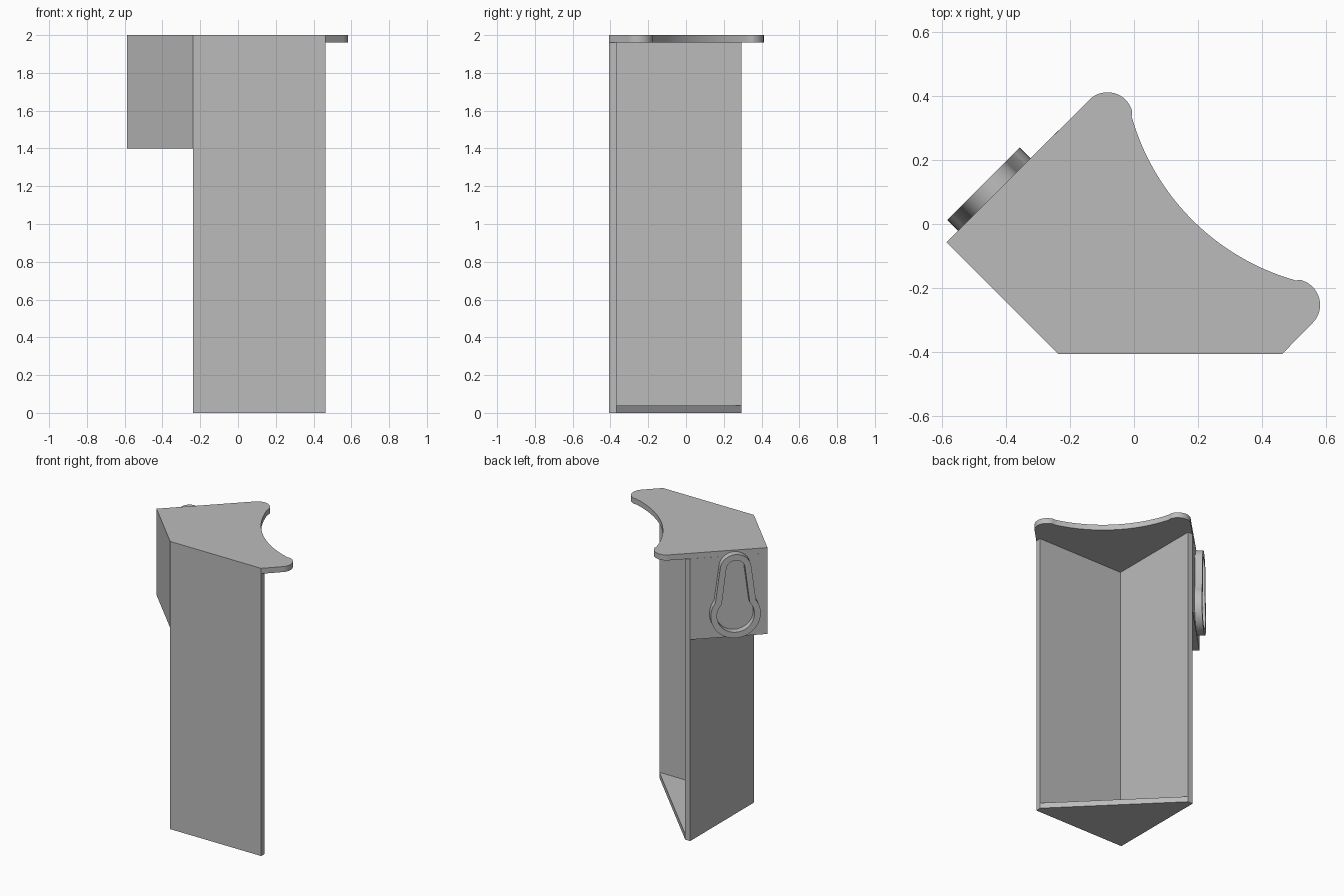
import bpy, bmesh
from math import radians, cos, sin, asin, degrees, sqrt
from mathutils import Matrix, Vector

cube = bpy.data.objects.get("Cube")
if cube:
    bpy.data.objects.remove(cube, do_unlink=True)

grey = bpy.data.materials.new("plain grey")
grey.use_nodes = True
grey.diffuse_color = (0.5, 0.5, 0.5, 1)
grey.node_tree.nodes["Principled BSDF"].inputs["Base Color"].default_value = grey.diffuse_color


def finish(bm, name):
    bmesh.ops.recalc_face_normals(bm, faces=bm.faces)
    mesh = bpy.data.meshes.new(name)
    bm.to_mesh(mesh)
    bm.free()
    mesh.materials.append(grey)
    mesh.polygons.foreach_set("use_smooth", [True] * len(mesh.polygons))
    mesh.set_sharp_from_angle(angle=radians(30))
    obj = bpy.data.objects.new(name, mesh)
    bpy.context.collection.objects.link(obj)
    return obj


def prism(name, outline, z0, z1):
    """Extrude a flat outline upward from z0 to z1."""
    bm = bmesh.new()
    face = bm.faces.new([bm.verts.new((x, y, z0)) for x, y in outline])
    new = bmesh.ops.extrude_face_region(bm, geom=[face])["geom"]
    verts = [v for v in new if isinstance(v, bmesh.types.BMVert)]
    bmesh.ops.translate(bm, verts=verts, vec=(0, 0, z1 - z0))
    return finish(bm, name)


def arc(cx, cy, r, a0, a1, n):
    angles = [radians(a0 + (a1 - a0) * i / n) for i in range(n + 1)]
    return [(cx + r * cos(a), cy + r * sin(a)) for a in angles]


# Shared dimensions: corner of the two walls, wall length and thickness
X, Y, LENGTH, T = -0.237, -0.407, 0.7, 0.038
XE, YE = X + LENGTH, Y + LENGTH
HALF = LENGTH / 2
TOP = 2 - T
BLOCK_TIP = (X - HALF, Y + HALF)

# Two upright walls meeting at a right angle
prism("corner_walls", [(X, Y), (XE, Y), (XE, Y + T), (X + T, Y + T),
                       (X + T, YE), (X, YE)], 0, TOP)

# Triangular floor between the walls
prism("floor_plate", [(X + T, Y + T), (XE, Y + T), (X + T, YE)], 0, T)

# Triangular mounting block on the outer wall
prism("mounting_block", [BLOCK_TIP, (X, Y), (X, YE)], 1.4, TOP)

# Top plate with two rounded horns and a concave edge between them
horn = (0.502, -0.253)
horn2 = (horn[1] + X - Y, horn[0] - X + Y)
hollow = (0.706, 0.537)
outline = [BLOCK_TIP, (X, Y), (XE, Y)]
outline += arc(*horn, 0.08, -45, 75.8, 16)
outline += arc(*hollow, 0.741, 255.8, 194.2, 40)[1:-1]
outline += arc(*horn2, 0.08, 14.2, 135, 16)
prism("top_plate", outline, TOP, 2)


# Raised keyhole rim on the back face of the block
def keyhole(grow):
    big, small, neck = 0.12 + grow, 0.06 + grow, 0.09 + grow
    a = degrees(asin(neck / big))
    return arc(0, 1.57, big, 90 - a, a - 270, 40) + arc(0, 1.89, small, 175, 5, 24)


bm = bmesh.new()
loops = [[bm.verts.new((u, z, depth)) for u, z in keyhole(grow)]
         for grow, depth in ((0, 0), (0, 0.047), (0.04, 0.047), (0.04, 0))]
for k, loop in enumerate(loops):
    other = loops[(k + 1) % 4]
    for i in range(len(loop)):
        j = (i + 1) % len(loop)
        bm.faces.new((loop[i], loop[j], other[j], other[i]))
rim = finish(bm, "keyhole_rim")
s = sqrt(0.5)
along, up, out = Vector((s, s, 0)), Vector((0, 0, 1)), Vector((-s, s, 0))
mid = Vector(((BLOCK_TIP[0] + X) / 2, (BLOCK_TIP[1] + YE) / 2, 0)) - along * 0.036
frame = Matrix((along, up, out)).transposed().to_4x4()
rim.data.transform(Matrix.Translation(mid) @ frame)
rim.data.flip_normals() if frame.determinant() < 0 else None
